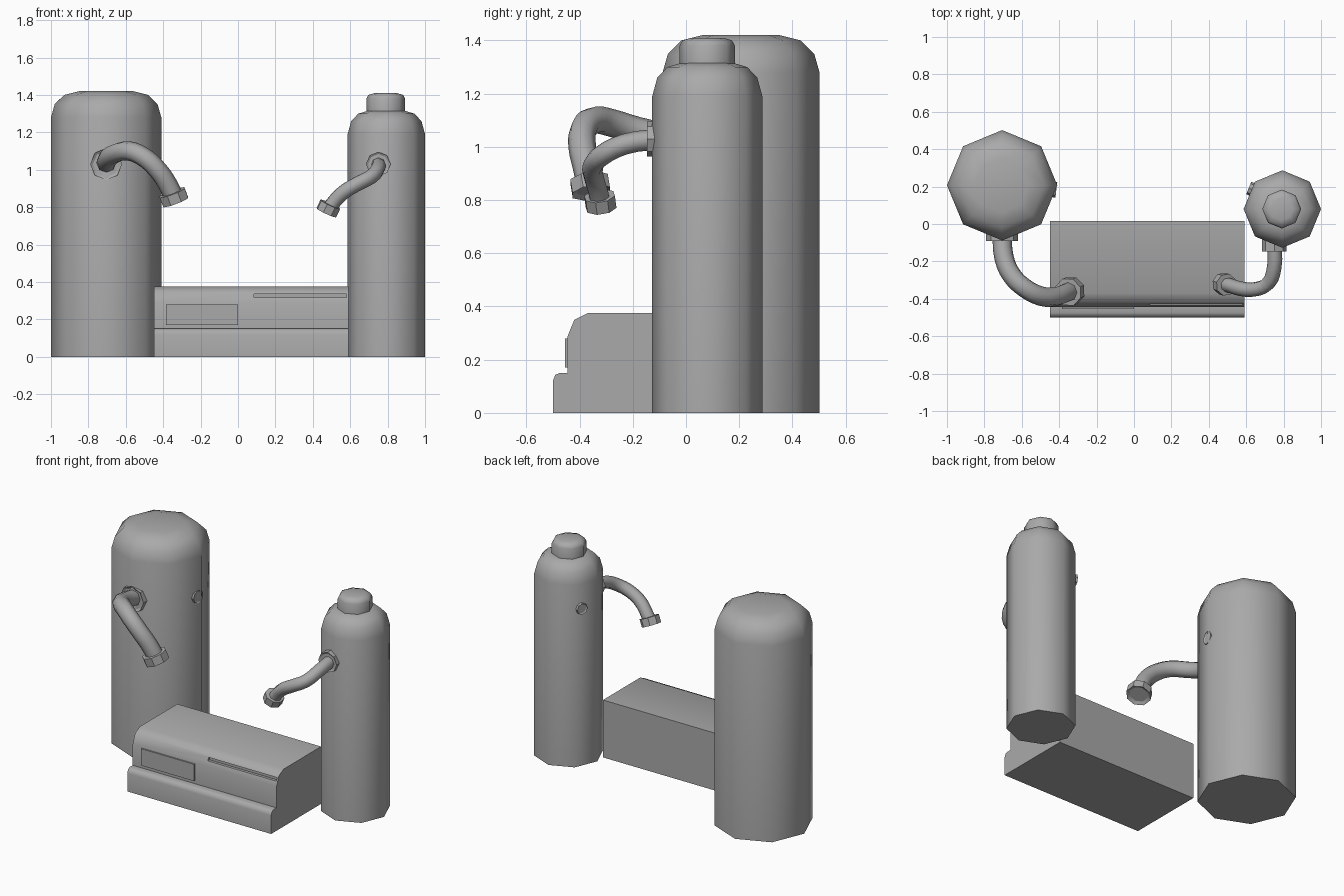
import bpy, bmesh, math
from mathutils import Vector

cube = bpy.data.objects.get("Cube")
if cube:
    bpy.data.objects.remove(cube, do_unlink=True)

GREY = (0.4, 0.4, 0.4, 1)
grey = bpy.data.materials.new("plain grey")
grey.use_nodes = True
grey.diffuse_color = GREY
grey.node_tree.nodes["Principled BSDF"].inputs["Base Color"].default_value = GREY


def finish(obj, angle=50):
    """Give an object its colour and its shading."""
    obj.data.materials.clear()
    obj.data.materials.append(grey)
    bpy.ops.object.select_all(action='DESELECT')
    obj.select_set(True)
    bpy.context.view_layer.objects.active = obj
    bpy.ops.object.shade_smooth_by_angle(angle=math.radians(angle))
    return obj


def from_bmesh(name, bm, angle=50):
    bmesh.ops.recalc_face_normals(bm, faces=bm.faces[:])
    mesh = bpy.data.meshes.new(name)
    bm.to_mesh(mesh)
    bm.free()
    obj = bpy.data.objects.new(name, mesh)
    bpy.context.collection.objects.link(obj)
    return finish(obj, angle)


def turned(name, x, y, profile, sides=8):
    """Revolve (radius, height) points into a closed solid."""
    bm = bmesh.new()
    rings = []
    for r, z in profile:
        rings.append([bm.verts.new((x + r * math.cos(math.tau * i / sides),
                                    y + r * math.sin(math.tau * i / sides), z))
                      for i in range(sides)])
    for low, high in zip(rings, rings[1:]):
        for i in range(sides):
            j = (i + 1) % sides
            bm.faces.new((low[i], low[j], high[j], high[i]))
    bm.faces.new(rings[0][::-1])
    bm.faces.new(rings[-1])
    return from_bmesh(name, bm)


def collar(name, centre, axis, radius, depth, rim, recess):
    """Eight-sided collar whose outer face is recessed inside a rim."""
    axis = Vector(axis).normalized()
    bm = bmesh.new()
    bmesh.ops.create_cone(bm, cap_ends=True, segments=8, radius1=radius,
                          radius2=radius, depth=depth)
    bm.normal_update()
    top = [f for f in bm.faces if f.normal.z > 0.9]
    bmesh.ops.inset_region(bm, faces=top, thickness=rim)
    bmesh.ops.translate(bm, verts=top[0].verts, vec=(0, 0, -recess))
    turn = axis.to_track_quat('Z', 'Y').to_matrix()
    bmesh.ops.rotate(bm, verts=bm.verts, cent=(0, 0, 0), matrix=turn)
    bmesh.ops.translate(bm, verts=bm.verts, vec=centre)
    return from_bmesh(name, bm, 30)


def pipe(name, points, radius):
    """Round pipe following a smooth path."""
    curve = bpy.data.curves.new(name, 'CURVE')
    curve.dimensions = '3D'
    curve.bevel_depth = radius
    curve.bevel_resolution = 2
    curve.resolution_u = 3
    curve.use_fill_caps = True
    spline = curve.splines.new('BEZIER')
    spline.bezier_points.add(len(points) - 1)
    for bp, p in zip(spline.bezier_points, points):
        bp.co = p
        bp.handle_left_type = bp.handle_right_type = 'AUTO'
    obj = bpy.data.objects.new(name, curve)
    bpy.context.collection.objects.link(obj)
    bpy.ops.object.select_all(action='DESELECT')
    obj.select_set(True)
    bpy.context.view_layer.objects.active = obj
    bpy.ops.object.convert(target='MESH')
    return finish(bpy.context.view_layer.objects.active, 60)


def box(name, x0, x1, y0, y1, z0, z1):
    bm = bmesh.new()
    bmesh.ops.create_cube(bm, size=1)
    bmesh.ops.scale(bm, verts=bm.verts, vec=(x1 - x0, y1 - y0, z1 - z0))
    bmesh.ops.translate(bm, verts=bm.verts,
                        vec=((x0 + x1) / 2, (y0 + y1) / 2, (z0 + z1) / 2))
    return from_bmesh(name, bm, 30)


# Two upright tanks and the small tank's cap
turned("large_tank", -0.705, 0.207,
       [(0.295, 0), (0.295, 1.28), (0.275, 1.35), (0.225, 1.4), (0.145, 1.42)])
turned("small_tank", 0.793, 0.08,
       [(0.207, 0), (0.207, 1.19), (0.188, 1.26), (0.15, 1.3), (0.1, 1.315)])
turned("small_tank_cap", 0.79, 0.08,
       [(0.104, 1.3), (0.104, 1.38), (0.093, 1.4), (0.06, 1.41)])

# Base unit: side profile stretched along x
side = [(0.015, 0), (-0.5, 0), (-0.5, 0.12), (-0.492, 0.143), (-0.475, 0.15),
        (-0.445, 0.15), (-0.445, 0.288), (-0.42, 0.35), (-0.37, 0.375),
        (0.015, 0.375)]
bm = bmesh.new()
face = bm.faces.new([bm.verts.new((-0.45, y, z)) for y, z in side])
grown = bmesh.ops.extrude_face_region(bm, geom=[face])["geom"]
bmesh.ops.translate(bm, vec=(1.04, 0, 0),
                    verts=[v for v in grown if isinstance(v, bmesh.types.BMVert)])
base = from_bmesh("base_unit", bm)

# Slot cut in the base, and the front panel
cutter = box("slot_cutter", 0.085, 0.58, -0.5, -0.415, 0.317, 0.337)
cut = base.modifiers.new("slot", 'BOOLEAN')
cut.operation = 'DIFFERENCE'
cut.object = cutter
bpy.context.view_layer.objects.active = base
bpy.ops.object.modifier_apply(modifier=cut.name)
bpy.data.objects.remove(cutter, do_unlink=True)
box("front_panel", -0.385, 0, -0.454, -0.445, 0.17, 0.28)

# Curved spouts, each with a wall collar and an end nut
large_path = [(-0.705, -0.04, 1.03), (-0.695, -0.18, 1.06), (-0.65, -0.28, 1.09),
              (-0.58, -0.345, 1.1), (-0.5, -0.385, 1.065), (-0.43, -0.39, 1.0),
              (-0.38, -0.375, 0.93), (-0.345, -0.36, 0.86)]
small_path = [(0.75, -0.1, 1.03), (0.75, -0.23, 1.01), (0.715, -0.32, 0.965),
              (0.64, -0.35, 0.925), (0.565, -0.345, 0.88), (0.515, -0.33, 0.83),
              (0.485, -0.323, 0.79)]
pipe("large_spout", large_path, 0.052)
pipe("small_spout", small_path, 0.039)
collar("large_spout_collar", (-0.705, -0.04, 1.03), (0, -1, 0), 0.085, 0.1, 0.015, 0.01)
collar("small_spout_collar", (0.75, -0.11, 1.03), (0, -1, 0), 0.066, 0.075, 0.012, 0.008)
collar("large_spout_nut", (-0.343, -0.36, 0.853), (0.35, 0.15, -0.92), 0.077, 0.055, 0.02, 0.012)
collar("small_spout_nut", (0.483, -0.322, 0.793), (-0.42, 0.12, -0.9), 0.06, 0.05, 0.014, 0.012)

# Small round ports on the tanks' inner sides
collar("large_tank_port", (-0.43, 0.185, 1.02), (1, -0.12, 0), 0.042, 0.03, 0.01, 0.006)
collar("small_tank_port", (0.632, 0.185, 1.03), (-0.92, 0.38, 0), 0.036, 0.04, 0.008, 0.005)
